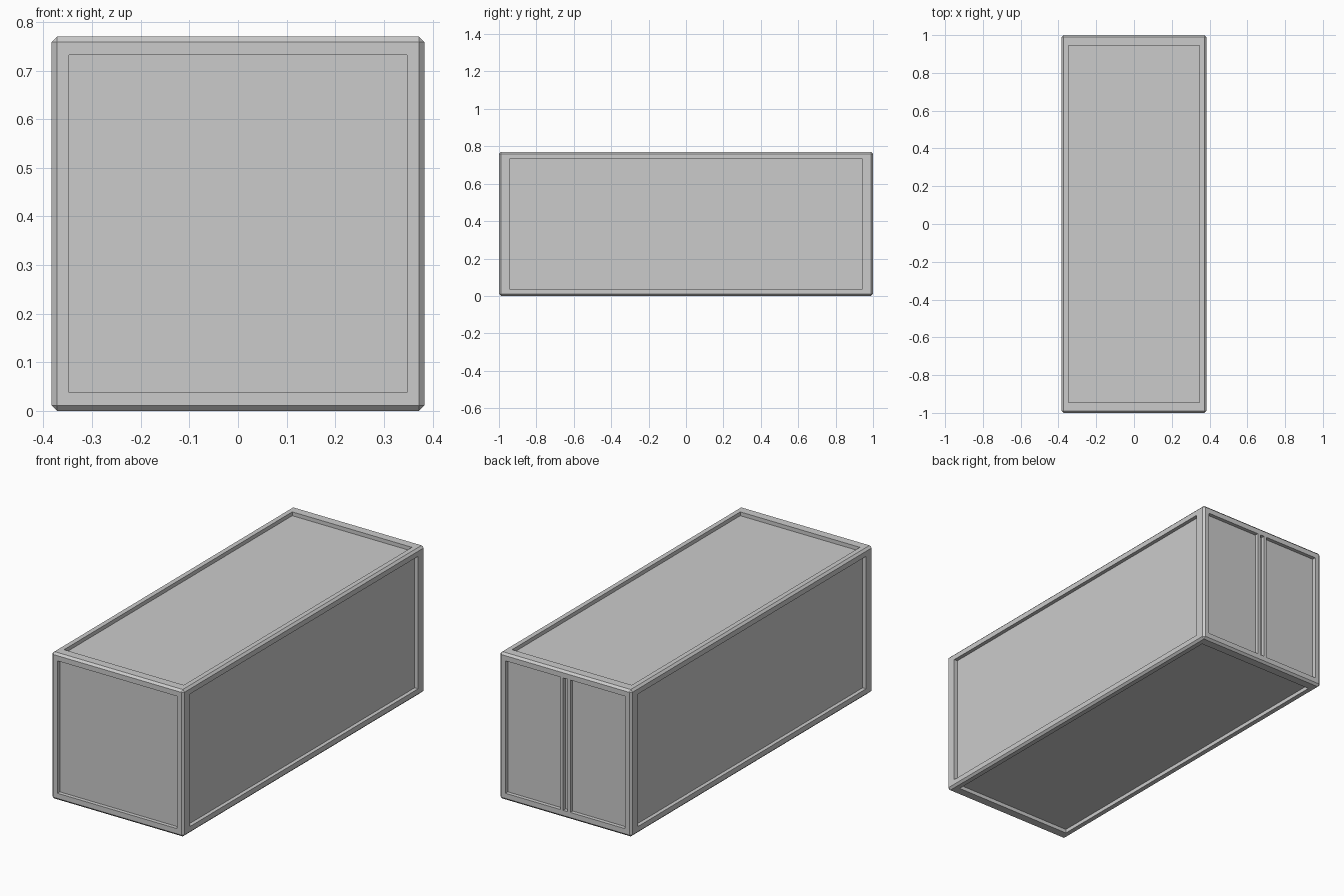
import bpy, bmesh
from mathutils import Vector

if "Cube" in bpy.data.objects:
    bpy.data.objects.remove(bpy.data.objects["Cube"])

HALF = Vector((0.383, 1.0, 0.385))       # outer half sizes
OPEN = Vector((0.347, 0.945, 0.347))     # half sizes of the recessed openings
CHAMFER, DEPTH = 0.011, 0.02
MID_Z = HALF.z


def add_object(name, bm, location):
    bmesh.ops.recalc_face_normals(bm, faces=bm.faces[:])
    mesh = bpy.data.meshes.new(name)
    bm.to_mesh(mesh)
    bm.free()
    obj = bpy.data.objects.new(name, mesh)
    obj.location = location
    bpy.context.collection.objects.link(obj)
    return obj


def box(bm, size):
    bmesh.ops.create_cube(bm, size=1)
    bmesh.ops.scale(bm, vec=size, verts=bm.verts[:])


# Container body: chamfered box with a recessed panel on every side
bm = bmesh.new()
box(bm, HALF * 2)
bmesh.ops.bevel(bm, geom=bm.edges[:], offset=CHAMFER, segments=1,
                affect='EDGES', profile=0.5)
bm.normal_update()
panels = [f for f in bm.faces if max(abs(c) for c in f.normal) > 0.99]
bmesh.ops.inset_individual(bm, faces=panels, thickness=0.02)
bm.normal_update()
for face in panels:
    normal = face.normal.copy()
    axis = max(range(3), key=lambda i: abs(normal[i]))
    for v in face.verts:
        for i in range(3):
            if i != axis:
                v.co[i] = OPEN[i] if v.co[i] > 0 else -OPEN[i]
    new = bmesh.ops.extrude_discrete_faces(bm, faces=[face])["faces"]
    bmesh.ops.translate(bm, vec=-normal * DEPTH, verts=new[0].verts[:])
add_object("container_body", bm, (0, 0, MID_Z))

# Door stiles: a pair of upright bars at the middle of the back, with a gap
bm = bmesh.new()
box(bm, Vector((0.017, DEPTH, OPEN.z * 2)))
bmesh.ops.translate(bm, vec=(0.0205, HALF.y - DEPTH / 2, 0), verts=bm.verts[:])
stiles = add_object("door_stiles", bm, (0, 0, MID_Z))
stiles.modifiers.new("Mirror", 'MIRROR').use_axis = (True, False, False)
